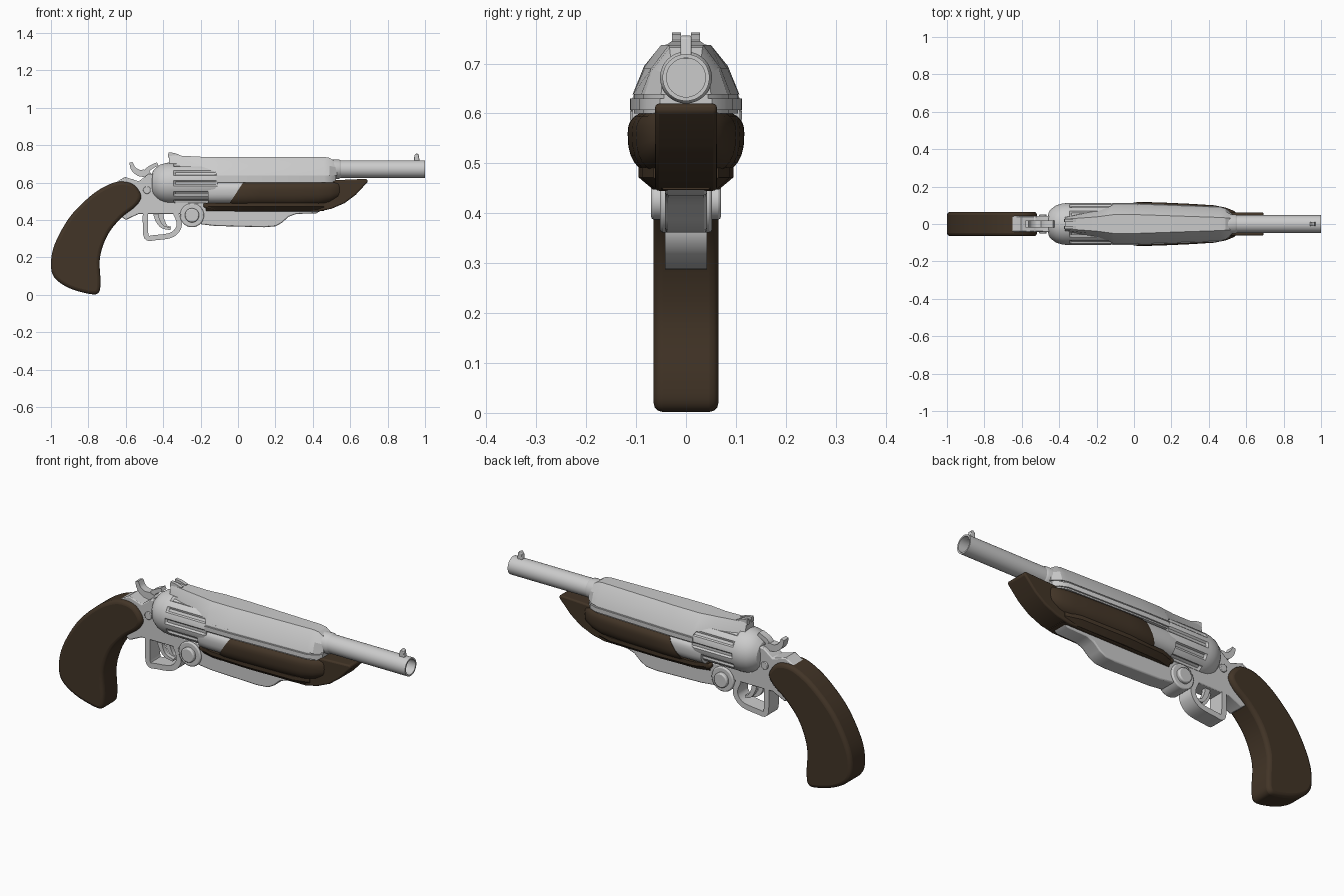
import bpy, bmesh, math
from mathutils import Vector

if "Cube" in bpy.data.objects:
    bpy.data.objects.remove(bpy.data.objects["Cube"])

wood = bpy.data.materials.new("wood")
wood.diffuse_color = (0.055, 0.035, 0.02, 1)
wood.use_nodes = True
wood.node_tree.nodes["Principled BSDF"].inputs["Base Color"].default_value = wood.diffuse_color


def finish(name, bm, mat=None, bevel=0, seg=2, angle=35):
    bmesh.ops.recalc_face_normals(bm, faces=bm.faces)
    me = bpy.data.meshes.new(name)
    bm.to_mesh(me)
    bm.free()
    ob = bpy.data.objects.new(name, me)
    bpy.context.collection.objects.link(ob)
    if mat:
        me.materials.append(mat)
    if bevel:
        b = ob.modifiers.new("bevel", 'BEVEL')
        b.width, b.segments, b.limit_method = bevel, seg, 'ANGLE'
        b.angle_limit = math.radians(50)
    bpy.ops.object.select_all(action='DESELECT')
    bpy.context.view_layer.objects.active = ob
    ob.select_set(True)
    bpy.ops.object.shade_smooth_by_angle(angle=math.radians(angle))
    return ob


def loft(name, rings, **kw):
    """Skin a list of equal-length point rings, capping both ends."""
    bm = bmesh.new()
    vs = [[bm.verts.new(p) for p in r] for r in rings]
    n = len(rings[0])
    for a, b in zip(vs, vs[1:]):
        for i in range(n):
            j = (i + 1) % n
            bm.faces.new((a[i], a[j], b[j], b[i]))
    bm.faces.new(vs[0])
    bm.faces.new(vs[-1])
    return finish(name, bm, **kw)


def prism(name, pts, half, y=0, **kw):
    """Side profile (x, z) extruded to both sides of y."""
    return loft(name, [[(x, y + s * half, z) for x, z in pts] for s in (-1, 1)], **kw)


def smooth(pts, closed=True, n=5):
    """Catmull-Rom curve through the points."""
    P = [Vector(p) for p in pts]
    m, out = len(P), []
    get = lambda i: P[i % m] if closed else P[max(0, min(m - 1, i))]
    for i in range(m if closed else m - 1):
        a, b, c, d = (get(i + k) for k in (-1, 0, 1, 2))
        for k in range(n):
            t = k / n
            out.append(0.5 * (2 * b + (c - a) * t + (2 * a - 5 * b + 4 * c - d) * t * t
                              + (3 * b - a - 3 * c + d) * t ** 3))
    if not closed:
        out.append(P[-1])
    return [tuple(p) for p in out]


def ribbon(name, pts, width, half, taper=0, y=0, **kw):
    """Curved strap following an open path."""
    path = [Vector(p) for p in smooth(pts, False)]
    L, R, m = [], [], len(path)
    for i, p in enumerate(path):
        d = (path[min(i + 1, m - 1)] - path[max(i - 1, 0)]).normalized()
        w = width / 2 * (1 - taper * i / (m - 1))
        L.append(tuple(p + Vector((-d.y, d.x)) * w))
        R.append(tuple(p - Vector((-d.y, d.x)) * w))
    rings = [[(l[0], -half + y, l[1]), (l[0], half + y, l[1]), (r[0], half + y, r[1]),
              (r[0], -half + y, r[1])] for l, r in zip(L, R)]
    return loft(name, rings, **kw)


def lathe_x(name, prof, zc, n=48, flute=None, **kw):
    """Turn (x, radius) around a lengthwise axis."""
    rings = []
    for x, r in prof:
        ring = []
        for i in range(n):
            a = 2 * math.pi * i / n
            q = r - (flute(x, a) if flute else 0)
            ring.append((x, q * math.cos(a), zc + q * math.sin(a)))
        rings.append(ring)
    return loft(name, rings, **kw)


def disc(name, x, z, r, half, **kw):
    return prism(name, [(x + r * math.cos(i * math.pi / 16), z + r * math.sin(i * math.pi / 16))
                        for i in range(32)], half, **kw)


# Grip
prism("grip", smooth([(-.63, .605), (-.56, .59), (-.518, .53), (-.545, .475), (-.62, .415), (-.695, .323),
                      (-.738, .2), (-.735, .07), (-.745, .012), (-.79, .004), (-.9, .035), (-.98, .09),
                      (-1, .163), (-.98, .27), (-.9, .415), (-.79, .527), (-.7, .585)]),
      .065, mat=wood, bevel=.018, seg=3, angle=40)

# Receiver frame, pivot and screw
prism("frame", [(-.69, .585), (-.655, .6), (-.605, .63), (-.53, .607), (-.48, .645), (-.43, .65), (-.4, .5),
                (-.17, .49), (-.17, .43), (-.25, .4), (-.31, .433), (-.53, .433), (-.6, .40), (-.64, .43)],
      .042, bevel=.005)
disc("pivot", -.246, .425, .064, .052, bevel=.006)
disc("pivot_pin", -.246, .425, .038, .07, bevel=.006)
disc("frame_screw", -.487, .56, .02, .05, bevel=.003)

# Trigger guard, triggers and hammer
ribbon("trigger_guard", [(-.495, .44), (-.495, .38), (-.488, .308), (-.44, .306), (-.36, .318), (-.322, .35),
                         (-.315, .39), (-.335, .44)], .028, .042)
for i, s in enumerate((-1, 1)):
    ribbon(f"trigger_{i}", [(-.44 + .025 * i, .44), (-.43 + .025 * i, .40), (-.405 + .02 * i, .365),
                            (-.36, .352 + .006 * i)], .03, .011, taper=.6, y=s * .013)
ribbon("hammer", [(-.46, .60), (-.49, .645), (-.53, .652), (-.56, .675), (-.572, .708)], .05, .02, taper=.65)
ribbon("hammer_nose", [(-.50, .64), (-.475, .675), (-.43, .70)], .03, .018, taper=.4)

# Fluted cylinder with domed back
lathe_x("cylinder", [(-.46, .045), (-.455, .066), (-.44, .083), (-.415, .1), (-.385, .109), (-.36, .112),
                     (-.345, .112), (-.335, .1125), (-.125, .1125), (-.11, .108)], .596, n=96, angle=25,
        flute=lambda x, a: .009 * (math.cos(12 * a) > .1) if -.34 < x < -.12 else 0)

# Barrel with open bore, collar and front sight
lathe_x("barrel", [(.4, .047), (1, .047), (1, .039), (.6, .039)], .672)
lathe_x("barrel_collar", [(.45, .052), (.54, .052), (.55, .047)], .672)
prism("front_sight", [(.94, .71), (.943, .745), (.953, .757), (.965, .752), (.972, .71)], .011, bevel=.003)

# Upper shroud: x, z top, half top, z mid, half mid, z low, half low
shroud = []
for x, zt, a, zm, b, zl, c in [(-.37, .747, .026, .72, .034, .69, .038), (-.2, .738, .038, .71, .055, .68, .07),
                               (-.125, .737, .048, .7, .078, .66, .095), (-.11, .737, .05, .695, .084, .638, .107),
                               (.02, .737, .05, .69, .083, .638, .106), (.46, .737, .035, .69, .07, .638, .09),
                               (.49, .732, .033, .69, .066, .638, .083), (.53, .705, .03, .68, .046, .638, .05)]:
    half = [(a, zt), (b, zm), (c, zl)]
    shroud.append([(x, y, z) for y, z in half] + [(x, -y, z) for y, z in reversed(half)])
loft("shroud", shroud, angle=20)
for i, s in enumerate((-1, 1)):
    prism(f"rear_sight_{i}", [(-.375, .735), (-.372, .762), (-.34, .758), (-.31, .747), (-.31, .735)], .009,
          y=s * .019)

# Side rail under the shroud, separated by a thin groove
for name, z0, z1, k in (("side_rail", .607, .63, 0), ("groove_core", .6, .645, .008)):
    loft(name, [[(x, w - k, z0), (x, w - k, z1), (x, k - w, z1), (x, k - w, z0)]
                for x, w in ((-.115, .112), (.02, .111), (.46, .094), (.5, .078), (.525, .052))])


def belly(x, w, zb, slant=0, top=.612, n=32):
    """Rounded underside section with a flat top; slant leans it."""
    zc, ring = .56, []
    for i in range(n):
        t = 2 * math.pi * i / n
        c, s = math.cos(t), math.sin(t)
        y = w * math.copysign(abs(c) ** .65, c)
        h = (top - zc) if s > 0 else (zc - zb)
        z = zc + h * math.copysign(abs(s) ** .75, s)
        ring.append((x + slant * (z - .475), y, z))
    return ring


# Metal forend mount and wooden forend
loft("forend_mount", [belly(-.16, .106, .484), belly(-.11, .11, .484), belly(.1, .11, .484)])
loft("forend_side", [belly(-.055, .112, .472, .66), belly(-.03, .117, .47, .6), belly(.1, .116, .468, .3),
                     belly(.3, .108, .468), belly(.43, .1, .474), belly(.49, .088, .488),
                     belly(.535, .07, .51), belly(.56, .045, .535)], mat=wood, angle=40)
prism("forend_keel", [(-.185, .49), (-.185, .468), (-.11, .45), (.0, .446), (.43, .445), (.5, .46), (.57, .49),
                      (.63, .535), (.695, .605), (.69, .62), (.5, .612), (0, .6), (-.1, .49)],
      .062, mat=wood, bevel=.014, seg=3)
loft("forend_lip", [[(x, s * w * k, z) for s, k, z in ((1, .7, .448), (1, 1, .472), (1, 1, .492), (-1, 1, .492),
                                                      (-1, 1, .472), (-1, .7, .448))]
                    for x, w in ((-.17, .06), (-.1, .085), (.1, .095), (.38, .088), (.46, .065))], mat=wood)

# Lower lever plate
prism("lower_plate", [(-.2, .46), (-.2, .377), (-.12, .368), (.14, .361), (.2, .366), (.235, .385), (.27, .417),
                      (.31, .432), (.42, .436), (.45, .455)], .042, bevel=.006)
